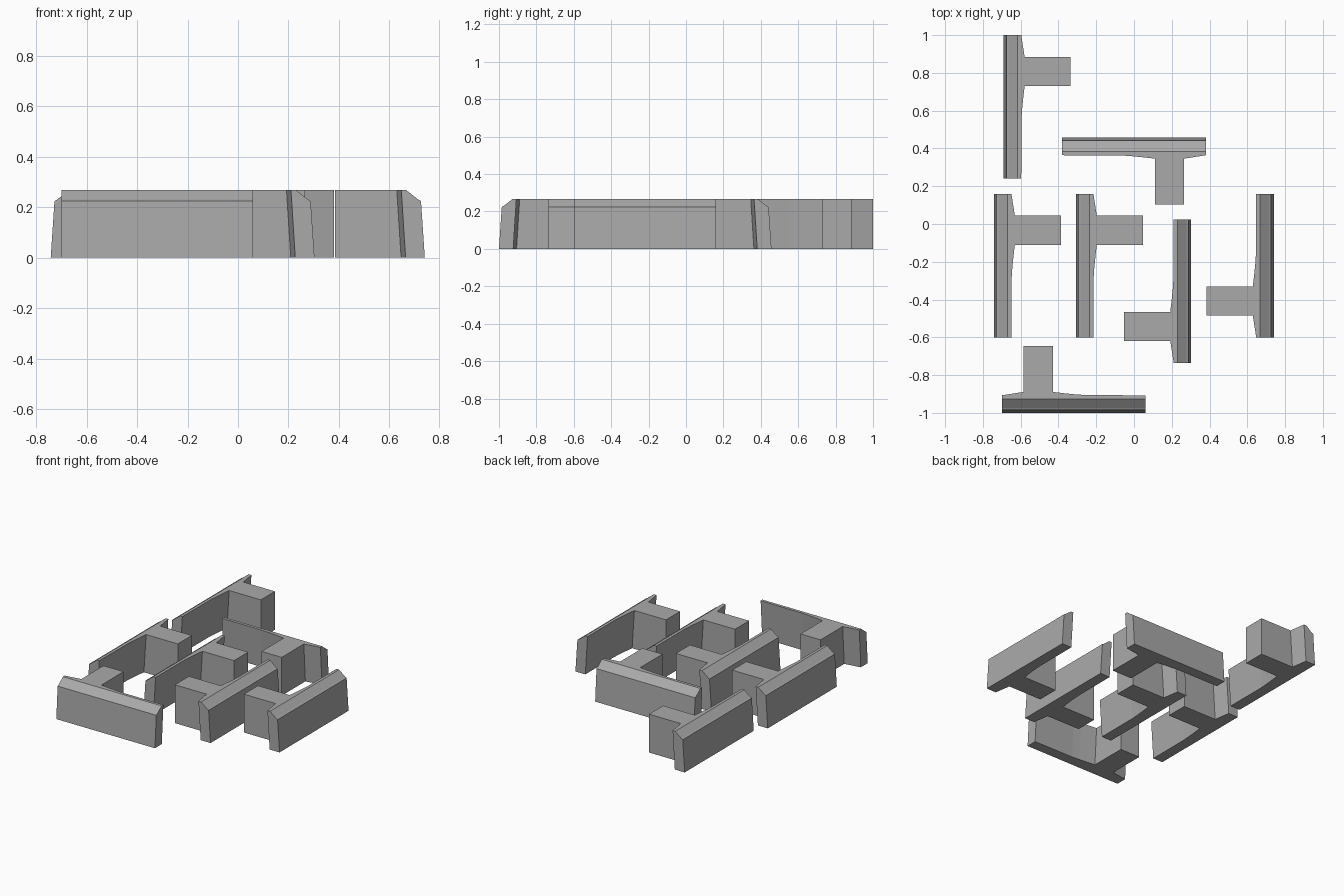
import bpy
import bmesh
from math import pi
from mathutils import Matrix

if "Cube" in bpy.data.objects:
    bpy.data.objects.remove(bpy.data.objects["Cube"])

HEIGHT = 0.267
LENGTH = 0.76
STEM_START, STEM_END, STEM_TIP = 0.115, 0.27, 0.355

grey = bpy.data.materials.new("concrete grey")
grey.diffuse_color = (0.4, 0.4, 0.4, 1)
grey.use_nodes = True
grey.node_tree.nodes["Principled BSDF"].inputs["Base Color"].default_value = grey.diffuse_color


def loft(bm, rings):
    """Skin equal-sized rings and cap both ends."""
    loops = [[bm.verts.new(p) for p in ring] for ring in rings]
    n = len(loops[0])
    for a, b in zip(loops, loops[1:]):
        for i in range(n):
            j = (i + 1) % n
            bm.faces.new((a[i], a[j], b[j], b[i]))
    bm.faces.new(loops[0])
    bm.faces.new(loops[-1])


def wall_ring(along, thick):
    """Leaning wall section with a small ledge and a chamfered top."""
    profile = [(0, 0), (0.015, 0.224), (0.026, 0.230), (0.073, HEIGHT),
               (thick, HEIGHT), (thick - 0.017, 0)]
    return [(u, -along, z) for u, z in profile]


def stem_ring(along):
    """Stem section whose back follows the leaning wall."""
    profile = [(0.094, 0), (0.111, HEIGHT), (STEM_TIP, HEIGHT), (STEM_TIP, 0)]
    return [(u, -along, z) for u, z in profile]


# One T-shaped block: the wall thickens toward the stem
bm = bmesh.new()
stations = [(0, 0.093), (STEM_START, 0.111), (STEM_END, 0.111),
            (0.33, 0.104), (0.39, 0.098), (0.45, 0.094), (LENGTH, 0.093)]
loft(bm, [wall_ring(v, t) for v, t in stations])
loft(bm, [stem_ring(STEM_START), stem_ring(STEM_END)])
bmesh.ops.recalc_face_normals(bm, faces=bm.faces)
block = bpy.data.meshes.new("wall_block")
bm.to_mesh(block)
bm.free()
block.materials.append(grey)

# Placement: outer corner nearest the stem, and turn about z
placements = {
    "wall_block_back_left": (-0.69, 1.0, 0),
    "wall_block_left": (-0.742, 0.16, 0),
    "wall_block_middle": (-0.308, 0.16, 0),
    "wall_block_centre_right": (0.303, -0.735, pi),
    "wall_block_right": (0.74, -0.6, pi),
    "wall_block_front": (-0.7, -1.0, pi / 2),
    "wall_block_back": (0.38, 0.457, -pi / 2),
}
for name, (x, y, turn) in placements.items():
    obj = bpy.data.objects.new(name, block)
    obj.matrix_world = Matrix.Translation((x, y, 0)) @ Matrix.Rotation(turn, 4, 'Z')
    bpy.context.collection.objects.link(obj)
